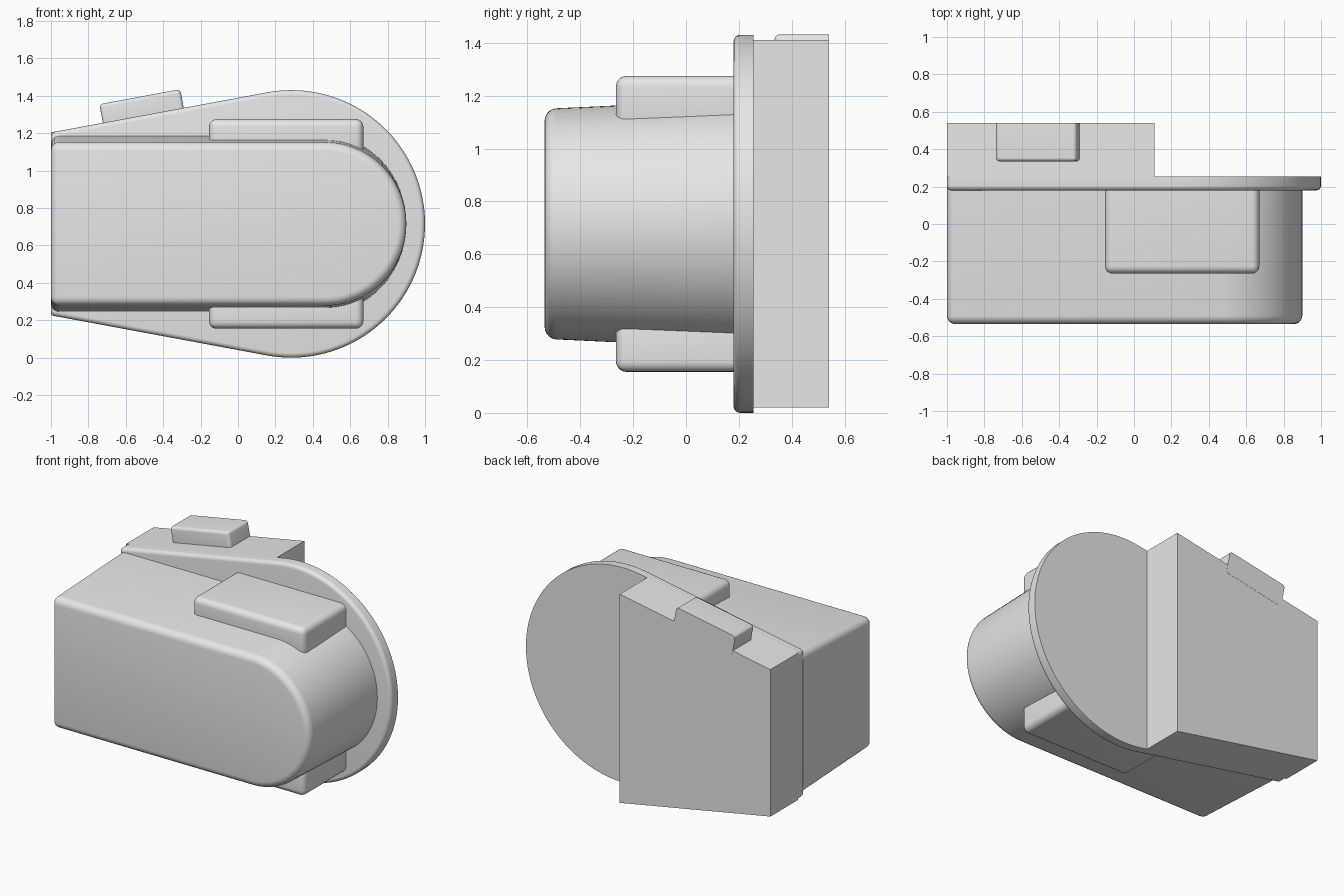
import bpy, bmesh
from math import sin, cos, tan, radians, pi

default = bpy.data.objects.get("Cube")
if default:
    bpy.data.objects.remove(default, do_unlink=True)

grey = bpy.data.materials.new("plain grey")
grey.use_nodes = True
colour = (0.8, 0.8, 0.8, 1)
grey.diffuse_color = colour
grey.node_tree.nodes["Principled BSDF"].inputs["Base Color"].default_value = colour

MID = 0.715      # height of the symmetry plane
SLOPE = radians(10.5)


def arc(cx, cz, r, start, end, steps):
    return [(cx + r * cos(start + (end - start) * i / steps),
             cz + r * sin(start + (end - start) * i / steps)) for i in range(steps + 1)]


def prism(name, outline, front, back, bevel=0, taper=1):
    """Extrude an x-z outline along y and round every sharp edge except the back rim."""
    bm = bmesh.new()
    a = [bm.verts.new((x, front, z)) for x, z in outline]
    b = [bm.verts.new((x, back, MID + (z - MID) * taper)) for x, z in outline]
    bm.faces.new(a)
    bm.faces.new(b[::-1])
    for i in range(len(a)):
        j = (i + 1) % len(a)
        bm.faces.new((a[j], a[i], b[i], b[j]))
    bmesh.ops.recalc_face_normals(bm, faces=bm.faces)
    if bevel:
        rim = set(b)
        sharp = [e for e in bm.edges
                 if e.calc_face_angle() > 0.6 and not all(v in rim for v in e.verts)]
        bmesh.ops.bevel(bm, geom=sharp, offset=bevel, segments=5, profile=0.5,
                        affect='EDGES', clamp_overlap=False)
    mesh = bpy.data.meshes.new(name)
    bm.to_mesh(mesh)
    bm.free()
    mesh.materials.append(grey)
    obj = bpy.data.objects.new(name, mesh)
    bpy.context.collection.objects.link(obj)
    bpy.ops.object.select_all(action='DESELECT')
    obj.select_set(True)
    bpy.context.view_layer.objects.active = obj
    bpy.ops.object.shade_smooth_by_angle(angle=radians(30))
    return obj


# Teardrop flange: large round end, straight sides converging to the flat end
R, CX = 0.715, 0.285
turn = pi / 2 + SLOPE
round_end = arc(CX, MID, R, -turn, turn, 72)
tangent_x, tangent_z = round_end[-1]


def half_height(x):
    return tangent_z - MID - (tangent_x - x) * tan(SLOPE)


end = half_height(-1)
prism("flange", round_end + [(-1, MID + end), (-1, MID - end)], 0.18, 0.255, 0.025)

# Square-cut block behind the flange
cut = half_height(0.11)
prism("rear_block", [(-1, MID - end), (0.11, MID - cut), (0.11, MID + cut), (-1, MID + end)],
      0.25, 0.54)

# Main housing: one round end, slightly deeper toward the flange
r = 0.435
prism("housing", arc(0.465, MID, r, -pi / 2, pi / 2, 48) + [(-1, MID + r), (-1, MID - r)],
      -0.535, 0.2, 0.045, taper=1.08)

# Side pads, mirrored about the middle plane
for name, side in (("upper_pad", 1), ("lower_pad", -1)):
    low, high = MID + side * 0.36, MID + side * 0.56
    prism(name, [(-0.155, low), (0.67, low), (0.67, high), (-0.155, high)],
          -0.265, 0.2, 0.04)

# Small key sitting on the sloped top of the rear block
c, s = cos(SLOPE), sin(SLOPE)
key = [(-0.525 + u * c - w * s, 1.395 + u * s + w * c)
       for u, w in ((-0.22, -0.16), (0.22, -0.16), (0.22, 0), (-0.22, 0))]
prism("top_key", key, 0.335, 0.541, 0.02)
